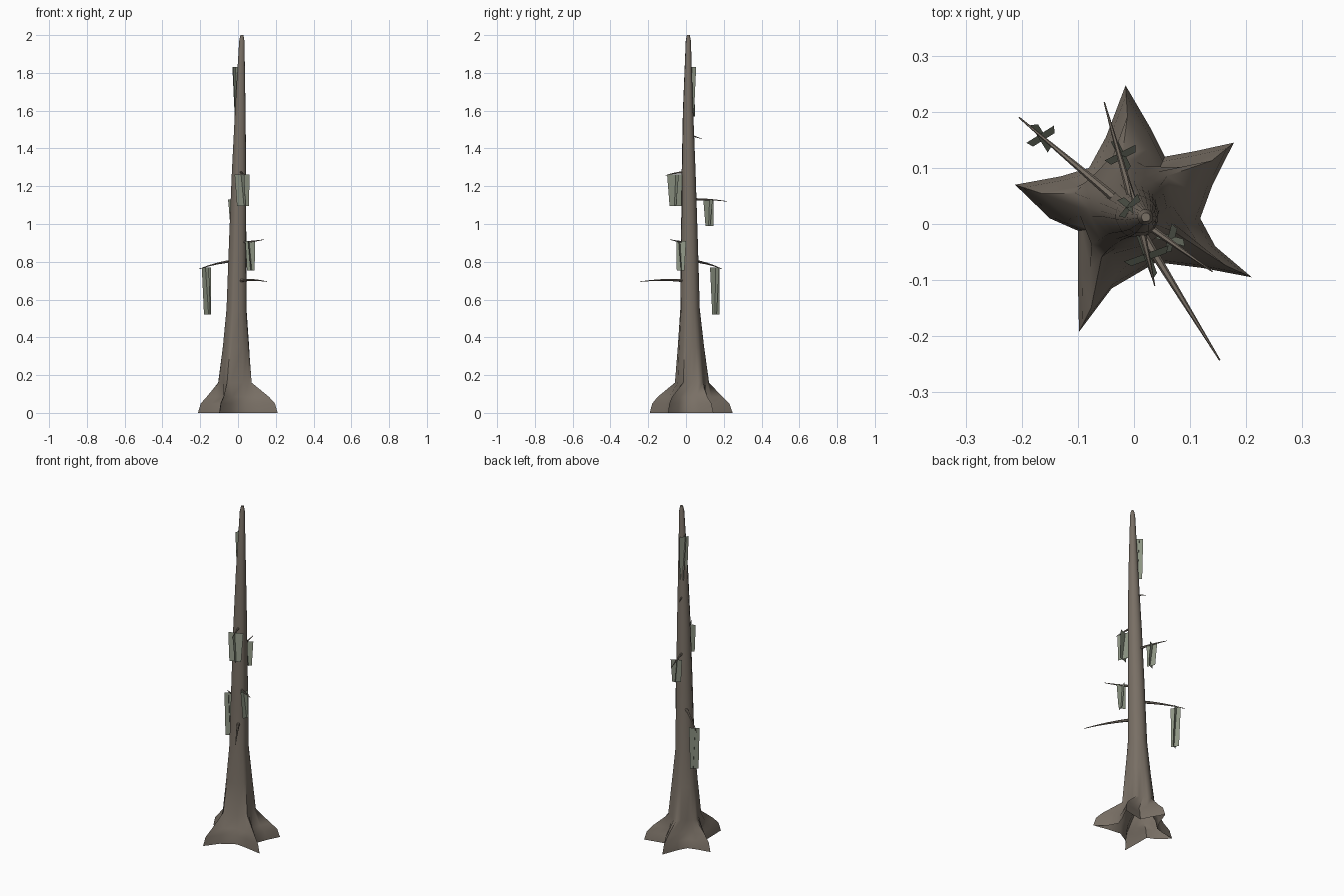
import bpy, bmesh, math
from mathutils import Vector

if "Cube" in bpy.data.objects:
    bpy.data.objects.remove(bpy.data.objects["Cube"])


def material(name, rgb):
    m = bpy.data.materials.new(name)
    m.diffuse_color = (*rgb, 1)
    m.use_nodes = True
    m.node_tree.nodes["Principled BSDF"].inputs["Base Color"].default_value = m.diffuse_color
    return m


BARK = material("bark", (0.19, 0.16, 0.13))
MOSS = material("moss", (0.27, 0.30, 0.23))


def make(name, bm, mat, smooth):
    me = bpy.data.meshes.new(name)
    bm.to_mesh(me)
    bm.free()
    ob = bpy.data.objects.new(name, me)
    bpy.context.collection.objects.link(ob)
    me.materials.append(mat)
    if smooth:
        bpy.ops.object.select_all(action='DESELECT')
        ob.select_set(True)
        bpy.context.view_layer.objects.active = ob
        bpy.ops.object.shade_smooth_by_angle(angle=math.radians(50))
    return ob


def loft(name, rings, cap_start):
    bm = bmesh.new()
    vs = [[bm.verts.new(p) for p in r] for r in rings]
    for a, b in zip(vs, vs[1:]):
        n = len(a)
        for i in range(n):
            j = (i + 1) % n
            bm.faces.new((a[i], a[j], b[j], b[i]))
    bm.faces.new(vs[-1])
    if cap_start:
        bm.faces.new(vs[0][::-1])
    return make(name, bm, BARK, True)


# Trunk: five-pointed root flare blending into a leaning, tapering round stem
STAR = [(.21, -.095), (.145, -.04), (.118, .01), (.14, .07), (.178, .145),
        (.11, .13), (.055, .12), (.03, .17), (-.015, .247), (-.05, .155),
        (-.08, .1), (-.13, .085), (-.212, .07), (-.15, .01), (-.1, -.012),
        (-.1, -.1), (-.098, -.192), (-.04, -.115), (.04, -.068), (.12, -.078)]
rings = [[(x * s, y * s, z) for x, y in STAR]
         for z, s in ((0, 1), (.05, .93), (.085, .78))]
# z, radius, centre x, centre y, amount of star shape left
STEM = [(.16, .083, -.015, .025, .14), (.35, .068, -.01, .022, .05),
        (.55, .053, -.008, .02, 0), (.9, .046, -.002, .017, 0),
        (1.27, .038, .005, .013, 0), (1.6, .028, .012, .01, 0),
        (1.97, .014, .02, .012, 0), (2.0, .008, .021, .012, 0)]
for z, r, cx, cy, k in STEM:
    ring = []
    for x, y in STAR:
        a = math.atan2(y, x)
        rad = r * (1 - k) + math.hypot(x, y) * k * .75
        ring.append((cx + rad * math.cos(a), cy + rad * math.sin(a), z))
    rings.append(ring)
loft("trunk", rings, False)


# Branches: thin six-sided tapering twigs, slightly arched
def branch(name, start, tip, r, arch):
    a, b = Vector(start), Vector(tip)
    d = (b - a).normalized()
    u = d.cross(Vector((0, 0, 1))).normalized()
    v = u.cross(d)
    out = []
    for i in range(5):
        t = i / 4
        c = a.lerp(b, t) + Vector((0, 0, arch * 4 * t * (1 - t)))
        rr = r * (1 - .85 * t)
        out.append([c + u * rr * math.cos(q) - v * rr * math.sin(q)
                    for q in (-math.tau * k / 6 for k in range(6))])
    loft(name, out, True)


for i, (s, t, r, arch) in enumerate([
        ((-.015, .03, .805), (-.205, .19, .762), .009, .007),
        ((.0, .03, 1.13), (-.053, .217, 1.12), .008, .004),
        ((.01, -.01, .70), (.153, -.243, .695), .009, .006),
        ((.02, .0, .903), (.14, -.085, .918), .007, -.002),
        ((.012, -.005, 1.275), (.037, -.11, 1.257), .007, .003),
        ((.007, .02, 1.47), (-.012, .085, 1.45), .006, .001)]):
    branch(f"branch_{i + 1}", s, t, r, arch)


# Hanging moss: two crossed, slightly tapered and tilted cards each
def moss(name, x, y, top, bottom, width, angle):
    bm = bmesh.new()
    for k in range(2):
        a = math.radians(angle + 90 * k)
        d = Vector((math.cos(a), math.sin(a), 0))
        n = Vector((-d.y, d.x, 0)) * .006
        c = Vector((x, y, 0))
        t, b = Vector((0, 0, top)), Vector((0, 0, bottom))
        w = width / 2
        bm.faces.new([bm.verts.new(p) for p in (
            c - d * w + t + n, c + d * w + t + n,
            c + d * w * .78 + b - n, c - d * w * .78 + b - n)])
    make(name, bm, MOSS, False)


for i, args in enumerate([
        (-.164, .155, .77, .52, .058, 32),
        (-.022, .122, 1.13, .99, .062, 27),
        (.024, -.058, 1.262, 1.095, .085, 20),
        (.066, -.027, .91, .755, .054, 75),
        (-.006, .03, 1.83, 1.57, .052, 50)]):
    moss(f"hanging_moss_{i + 1}", *args)
